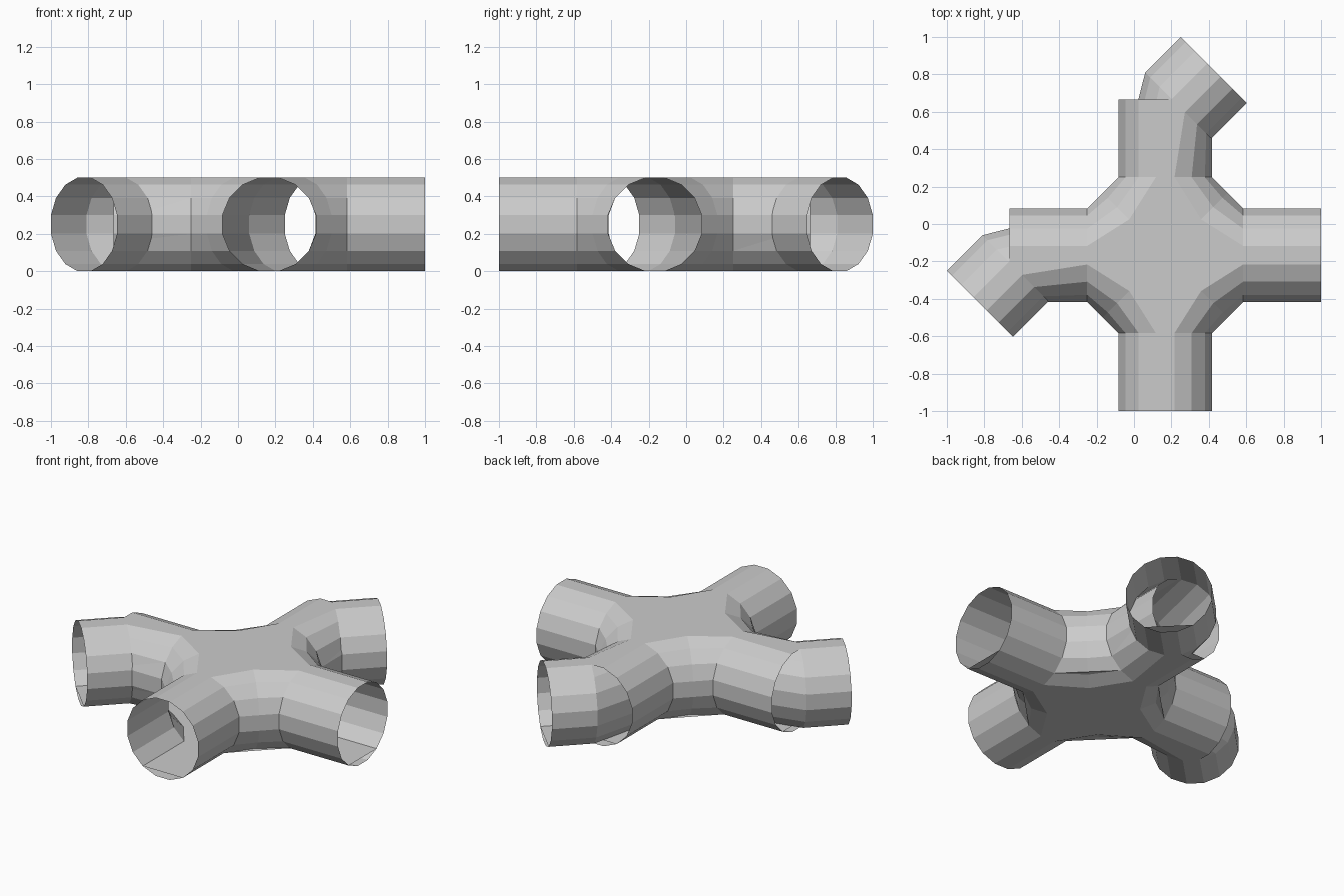
import bpy, bmesh
from math import sin, cos, radians, sqrt

if "Cube" in bpy.data.objects:
    bpy.data.objects.remove(bpy.data.objects["Cube"])

N = 16                               # sides of the tunnel tube
A = 0.25                             # apothem of the tube
R = A / cos(radians(180 / N))
C = 1 / 6                            # junction centre at (C, -C)
H = 5 / 12                           # half size of junction, also arm length
F0, F1 = 10, 13                      # profile corners carrying the floor


def make_object(name, faces):
    """Build a flat-shaded object from a list of point loops."""
    bm = bmesh.new()
    for f in faces:
        bm.faces.new([bm.verts.new(p) for p in f])
    bmesh.ops.remove_doubles(bm, verts=bm.verts, dist=1e-4)
    bmesh.ops.recalc_face_normals(bm, faces=bm.faces)
    me = bpy.data.meshes.new(name)
    bm.to_mesh(me)
    bm.free()
    ob = bpy.data.objects.new(name, me)
    bpy.context.collection.objects.link(ob)


def ring(x, y, heading):
    """Tube cross-section centred on (x, y), facing along heading."""
    h = radians(heading)
    pts = []
    for k in range(N):
        a = radians((k + 0.5) * 360 / N)
        w = R * cos(a)
        pts.append((x + w * sin(h), y - w * cos(h), A + R * sin(a)))
    return pts


def tunnel(name, rings):
    """Open tube through the rings plus a flat floor inside it."""
    shell, floor = [], []
    for a, b in zip(rings, rings[1:]):
        for k in range(N):
            j = (k + 1) % N
            shell.append((a[k], a[j], b[j], b[k]))
        floor.append((a[F0], a[F1], b[F1], b[F0]))
    make_object(name + "_tube", shell)
    make_object(name + "_floor", floor)


# straight arms
arms = {"east": (1, 0, 0), "north": (0, 1, 90), "west": (-1, 0, 180), "south": (0, -1, 270)}
for name, (dx, dy, h) in arms.items():
    tunnel(name + "_arm", [ring(C + dx * d, -C + dy * d, h) for d in (H, 2 * H)])

# 45 degree bends on the north and west arms, mirrored about the diagonal
e = A / sqrt(2)
end = (0.25 + e, 1 - e)
start = (end[0] - 0.19, end[1] - 0.19)
tunnel("north_bend", [ring(C, 0.25, 90), ring(*start, 45), ring(*end, 45)])
tunnel("west_bend", [ring(-0.25, -C, 180), ring(-start[1], -start[0], 225),
                     ring(-end[1], -end[0], 225)])

# junction: four swept corner walls joined by flat top, bottom and floor
walls, top, bottom, floor = [], [], [], []
for i, (sx, sy) in enumerate([(1, 1), (-1, 1), (-1, -1), (1, -1)]):
    px, py = C + H * sx, -C + H * sy
    rows = []
    for k in range(-N // 4, N // 4):
        a = radians((k + 0.5) * 360 / N)
        d = A - R * cos(a)
        z = A + R * sin(a)
        s = H - A + d
        m = ((H - A) / sqrt(2) + d) / sqrt(2)
        row = [(px, py - sy * s, z), (px - sx * m, py - sy * m, z), (px - sx * s, py, z)]
        rows.append(row[::-1] if i % 2 else row)
    for r0, r1 in zip(rows, rows[1:]):
        for j in range(2):
            walls.append((r0[j], r0[j + 1], r1[j + 1], r1[j]))
    bottom += rows[0]
    top += rows[-1]
    floor += [rows[1][0], rows[1][2]]
make_object("junction_shell", walls + [top, bottom])
make_object("junction_floor", [floor])
